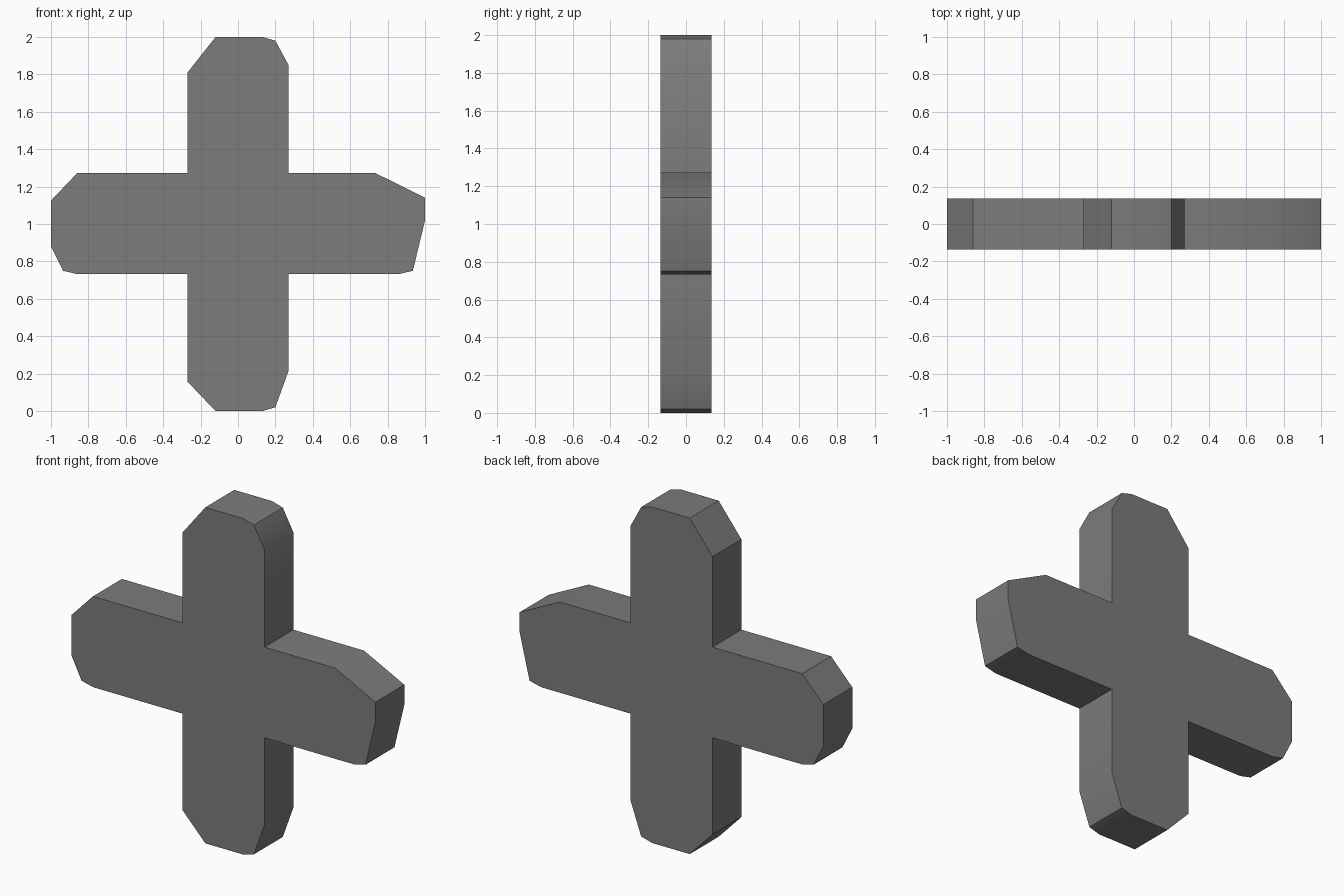
import bpy, bmesh, math

if "Cube" in bpy.data.objects:
    bpy.data.objects.remove(bpy.data.objects["Cube"])

HALF_DEPTH = 0.136

# Front outline (x, z), clockwise from the upper arm's left shoulder
OUTLINE = [
    (-0.27, 1.81), (-0.12, 2.0), (0.13, 2.0), (0.2, 1.98), (0.27, 1.85),      # upper arm
    (0.27, 1.272), (0.735, 1.272), (1.0, 1.14), (1.0, 1.02), (0.935, 0.75), (0.86, 0.732),  # right arm
    (0.27, 0.732), (0.27, 0.215), (0.2, 0.02), (0.13, 0.0), (-0.12, 0.0), (-0.27, 0.157),   # lower arm
    (-0.27, 0.732), (-0.86, 0.732), (-0.935, 0.75), (-1.0, 0.88), (-1.0, 1.125), (-0.86, 1.272),  # left arm
    (-0.27, 1.272),
]

# Stone slab: the outline extruded front to back
bm = bmesh.new()
front = bm.faces.new([bm.verts.new((x, -HALF_DEPTH, z)) for x, z in OUTLINE])
extruded = bmesh.ops.extrude_face_region(bm, geom=[front], use_keep_orig=True)
back_verts = [g for g in extruded["geom"] if isinstance(g, bmesh.types.BMVert)]
bmesh.ops.translate(bm, verts=back_verts, vec=(0, 2 * HALF_DEPTH, 0))
bmesh.ops.recalc_face_normals(bm, faces=bm.faces)

mesh = bpy.data.meshes.new("stone_cross")
bm.to_mesh(mesh)
bm.free()
cross = bpy.data.objects.new("stone_cross", mesh)
bpy.context.collection.objects.link(cross)

stone = bpy.data.materials.new("grey_stone")
stone.diffuse_color = (0.2, 0.2, 0.2, 1)
stone.use_nodes = True
stone.node_tree.nodes["Principled BSDF"].inputs["Base Color"].default_value = stone.diffuse_color
mesh.materials.append(stone)

# Soften the shallow chipped corners, keep the rest crisp
bpy.context.view_layer.objects.active = cross
cross.select_set(True)
bpy.ops.object.shade_smooth_by_angle(angle=math.radians(30))
